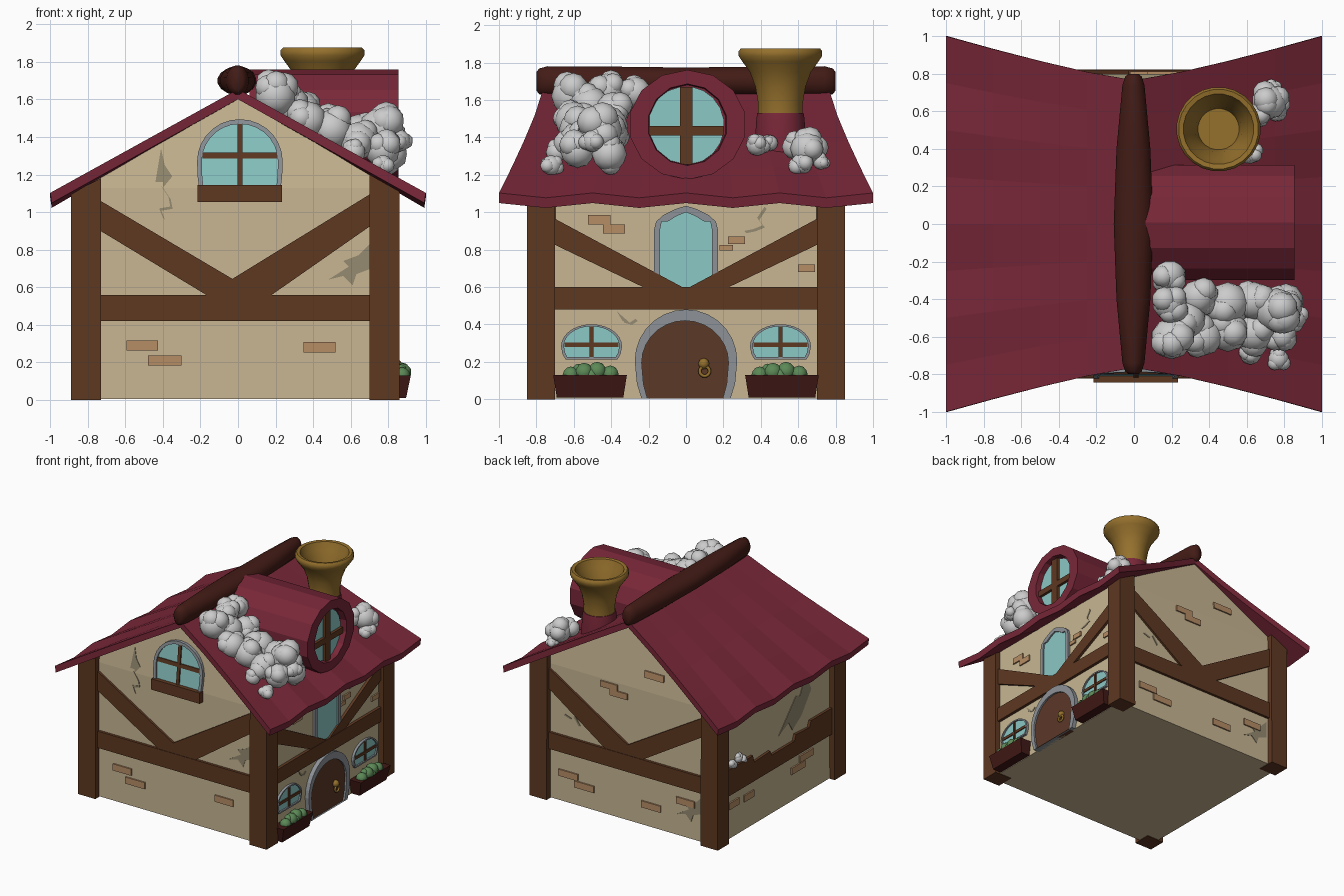
import bpy, bmesh, math, random
from mathutils import Vector, Matrix

if "Cube" in bpy.data.objects:
    bpy.data.objects.remove(bpy.data.objects["Cube"])

random.seed(4)
mats = {}
COL = dict(wall=(.78, .71, .57), wood=(.37, .23, .15), red=(.47, .17, .23), log=(.27, .13, .11),
           gold=(.58, .44, .19), glass=(.54, .78, .77), stone=(.55, .57, .59), brick=(.71, .55, .40),
           patch=(.58, .54, .44), green=(.36, .53, .34), box=(.26, .12, .11), door=(.36, .23, .17),
           puff=(.80, .80, .80))


def finish(bm, name, col, smooth=False):
    bmesh.ops.recalc_face_normals(bm, faces=bm.faces[:])
    me = bpy.data.meshes.new(name)
    bm.to_mesh(me)
    bm.free()
    ob = bpy.data.objects.new(name, me)
    bpy.context.collection.objects.link(ob)
    if col not in mats:
        m = mats[col] = bpy.data.materials.new(col)
        m.diffuse_color = tuple(c ** 2.2 for c in COL[col]) + (1,)
        m.use_nodes = True
        m.node_tree.nodes["Principled BSDF"].inputs["Base Color"].default_value = m.diffuse_color
    me.materials.append(mats[col])
    if smooth:
        bpy.ops.object.select_all(action='DESELECT')
        ob.select_set(True)
        bpy.context.view_layer.objects.active = ob
        bpy.ops.object.shade_smooth_by_angle(angle=math.radians(50))
    return ob


def pt(side, u, v, w):
    """u along the wall, v up, w outwards; gables lean in above the knee."""
    lean = max(0, v - 1.13) * .1
    return {'F': (u, -.80 - w + lean, v), 'B': (u, .80 + w - lean, v),
            'R': (.815 + w, u, v), 'L': (-.845 - w, u, v)}[side]


def plate(name, side, pts, w0, w1, col):
    bm = bmesh.new()
    a = [bm.verts.new(pt(side, u, v, w0)) for u, v in pts]
    b = [bm.verts.new(pt(side, u, v, w1)) for u, v in pts]
    bm.faces.new(a)
    bm.faces.new(b)
    for i in range(len(a)):
        j = (i + 1) % len(a)
        bm.faces.new((a[i], a[j], b[j], b[i]))
    return finish(bm, name, col)


def rect(u0, u1, v0, v1):
    return [(u0, v0), (u1, v0), (u1, v1), (u0, v1)]


def loft(name, rings, col, smooth=False, closed=False):
    bm = bmesh.new()
    vs = [[bm.verts.new(p) for p in r] for r in rings]
    n = len(rings[0])
    pairs = list(zip(vs, vs[1:])) + ([(vs[-1], vs[0])] if closed else [])
    for a, b in pairs:
        for i in range(n):
            j = (i + 1) % n
            bm.faces.new((a[i], a[j], b[j], b[i]))
    if not closed:
        for r in (vs[0], vs[-1]):
            for i in range(n // 2 - 1):
                bm.faces.new((r[i], r[i + 1], r[n - 2 - i], r[n - 1 - i]))
    return finish(bm, name, col, smooth)


def ell(cu, cv, ru, rv, n):
    return [(cu + ru * math.cos(2 * math.pi * (i + .5) / n), cv + rv * math.sin(2 * math.pi * (i + .5) / n))
            for i in range(n)]


def arch(cu, v0, hw, h, straight, base=.96, n=14):
    top = [(cu + hw * math.cos(math.pi * i / n), v0 + straight + (h - straight) * math.sin(math.pi * i / n))
           for i in range(n + 1)]
    mid = (1 + base * 2) / 3 + (1 - base) * .35
    return ([(cu - hw * mid, v0 + straight * .4), (cu - hw * base, v0), (cu + hw * base, v0),
             (cu + hw * mid, v0 + straight * .4)] + top)


def frame(name, side, outer, inner, w0, w1, col='stone'):
    loft(name, [[pt(side, u, v, w) for u, v in o]
                for o, w in ((outer, w0), (outer, w1), (inner, w1), (inner, w0))], col, closed=True)


def spheres(name, items, col, sub=2):
    bm = bmesh.new()
    for x, y, z, r in items:
        bmesh.ops.create_icosphere(bm, subdivisions=sub, radius=r, matrix=Matrix.Translation((x, y, z)))
    return finish(bm, name, col, True)


# walls with leaning gables
bm = bmesh.new()
ends = [[bm.verts.new(pt(s, u, v, 0)) for u, v in
         ((-.845, .005), (.815, .005), (.815, 1.13), (-.845, 1.13), (-.005, 1.62))] for s in 'FB']
for a, b, c, d, e in ends:
    bm.faces.new((a, b, c, d))
    bm.faces.new((d, c, e))
for i, j in ((0, 1), (1, 2), (2, 4), (4, 3), (3, 0)):
    bm.faces.new((ends[0][i], ends[0][j], ends[1][j], ends[1][i]))
finish(bm, 'walls', 'wall')

# corner posts, beams and braces
for s in 'FB':
    plate('left_post', s, [(-.89, 0), (-.73, 0), (-.73, 1.18), (-.89, 1.10)], -.1, .05, 'wood')
    plate('right_post', s, [(.70, 0), (.86, 0), (.86, 1.11), (.70, 1.2)], -.1, .05, 'wood')
    plate('gable_beam', s, rect(-.74, .71, .42, .56), -.02, .022, 'wood')
    plate('brace_left', s, [(-.74, 1.065), (-.74, .905), (-.17, .56), (-.03, .56), (-.03, .645)], -.02, .018, 'wood')
    plate('brace_right', s, [(.71, 1.10), (.71, .93), (.18, .56), (-.03, .56), (-.03, .645)], -.02, .018, 'wood')
plate('side_beam', 'R', rect(-.71, .71, .48, .60), -.02, .025, 'wood')
for k in (-1, 1):
    plate('side_brace', 'R', [(k * .71, .97), (k * .71, .83), (k * .23, .6), (k * .02, .6)], -.02, .022, 'wood')
plate('broken_beam', 'L', [(-.71, .38), (.71, .38), (.71, .60), (.35, .60), (.33, .54), (.12, .55), (.1, .51),
                           (-.2, .51), (-.22, .56), (-.4, .55), (-.42, .6), (-.71, .6)], -.02, .022, 'wood')

# pleated roof that widens towards the eaves
us = [-1, -.75, -.5, -.25, 0, .25, .5, .75, 1]
rings = []
for k in range(9):
    v = -1 + k / 4
    ring = []
    for row, drop in ((us, 0), (us[::-1], .054)):
        for u in row:
            a = abs(u)
            ring.append((u * (1 if drop == 0 else .992), v * (.765 + .235 * a ** 1.2),
                         1.655 - .565 * a - drop + a * .013 * (-1) ** k))
    rings.append(ring)
loft('roof', rings, 'red')

# ridge log, tapering to rounded ends
log = [(-.80, .025, .05), (-.785, .045, .07), (-.74, .06, .082), (-.4, .092, .08), (0, .107, .075),
       (.4, .092, .08), (.74, .06, .082), (.785, .045, .07), (.80, .025, .05)]
loft('ridge_log', [[(x, y, z) for x, z in ell(-.003, 1.70, rx, rz, 16)] for y, rx, rz in log], 'log', True)

# round dormer with recessed window
loft('dormer', [[(x, y, z) for y, z in ell(.008, 1.468, ry, rz, 14)] for x, ry, rz in
                ((.06, .315, .293), (.856, .315, .293), (.856, .213, .218), (.80, .208, .213))], 'red')
plate('dormer_glass', 'R', ell(0, 1.463, .205, .21, 20), -.04, -.005, 'glass')
plate('dormer_mullion', 'R', rect(-.032, .035, 1.255, 1.67), -.03, .02, 'wood')
plate('dormer_crossbar', 'R', rect(-.2, .2, 1.41, 1.46), -.03, .018, 'wood')


# chimney with horn
def lathe(name, prof, col, n=24):
    loft(name, [[(x, y, z) for x, y in ell(.45, .505, r, r, n)] for r, z in prof], col, True)


lathe('chimney_base', [(.145, 1.3), (.135, 1.42), (.13, 1.5), (.125, 1.53)], 'red')
lathe('chimney_horn', [(.12, 1.52), (.12, 1.58), (.135, 1.67), (.165, 1.75), (.205, 1.805), (.225, 1.835),
                       (.225, 1.862), (.213, 1.876), (.188, 1.872), (.165, 1.81), (.125, 1.73), (.11, 1.65)], 'gold')

# gable window and sill
frame('gable_window_frame', 'F', arch(.01, 1.14, .228, .355, .13), arch(.01, 1.14, .203, .33, .13), -.02, .025)
plate('gable_glass', 'F', arch(.01, 1.14, .21, .34, .13), -.02, .01, 'glass')
plate('gable_mullion', 'F', rect(-.003, .024, 1.14, 1.475), 0, .02, 'wood')
plate('gable_crossbar', 'F', rect(-.19, .21, 1.285, 1.318), 0, .018, 'wood')
plate('gable_sill', 'F', rect(-.215, .235, 1.055, 1.145), -.02, .045, 'wood')

# tall side window with a slightly pointed head
tall = [[(-a, .59), (a, .59), (a, .9), (a * .93, .95), (a * .7, b - .05), (a * .35, b - .02), (0, b),
         (-a * .35, b - .02), (-a * .7, b - .05), (-a * .93, .95), (-a, .9)] for a, b in ((.172, 1.035), (.14, 1.0))]
frame('tall_window_frame', 'R', tall[0], tall[1], -.02, .02)
plate('tall_glass', 'R', tall[1], -.02, .008, 'glass')

# door with ring handle
frame('door_frame', 'R', arch(0, .005, .274, .475, .2, .87), arch(-.005, .005, .232, .415, .19, .87), -.02, .035)
plate('door', 'R', arch(-.005, .005, .235, .418, .19, .87), -.02, .02, 'door')
R, r, steps = .026, .009, [i * math.tau / 16 for i in range(16)]
loft('door_ring', [[(.85 + r * math.sin(b), .1 + (R + r * math.cos(b)) * math.cos(a),
                     .15 + (R + r * math.cos(b)) * math.sin(a)) for b in steps[::2]] for a in steps],
     'gold', True, True)
spheres('door_knob', [(.84, .095, .19, .03)], 'gold')

# low windows with planters
for k in (-1, 1):
    c = k * .505
    frame('low_window_frame', 'R', arch(c, .213, .163, .188, .07, .85), arch(c, .225, .148, .165, .06, .87), -.02, .02)
    plate('low_glass', 'R', arch(c, .22, .15, .17, .06, .87), -.02, .008, 'glass')
    plate('low_mullion', 'R', rect(c - .01, c + .01, .22, .39), 0, .018, 'wood')
    plate('low_crossbar', 'R', rect(c - .145, c + .145, .28, .303), 0, .016, 'wood')
    loft('planter', [[(x, c + k * .008 + y, z) for x, y in ((.8, -h), (d, -h), (d, h), (.8, h))]
                     for z, h, d in ((.01, .178, .895), (.13, .197, .92))], 'box')
    spheres('planter_leaves', [(.872, c - .11, .13, .045), (.875, c - .04, .145, .05), (.87, c + .03, .15, .05),
                               (.872, c + .1, .135, .045), (.88, c, .13, .04), (.868, c - .07, .16, .03)], 'green')

# exposed bricks: side, centre u, centre v, width, height
for s, u, v, w, h in (('F', -.51, .29, .17, .055), ('F', -.39, .21, .18, .055), ('F', .435, .28, .17, .055),
                      ('R', -.465, .96, .12, .05), ('R', -.385, .91, .12, .05), ('R', .27, .85, .09, .04),
                      ('R', .215, .81, .07, .03), ('R', .645, .70, .09, .04),
                      ('B', .15, 1.09, .16, .05), ('B', .06, 1.04, .16, .05), ('B', -.26, 1.27, .18, .055),
                      ('B', .53, .24, .18, .055), ('B', .38, .18, .18, .055), ('B', -.24, .18, .18, .055),
                      ('B', -.56, .3, .17, .055), ('L', -.27, .26, .18, .055), ('L', -.38, .32, .18, .055),
                      ('L', .58, .28, .13, .055), ('L', .38, .27, .13, .055)):
    plate('brick', s, rect(u - w / 2, u + w / 2, v - h / 2, v + h / 2), -.02, .012, 'brick')

# bare plaster patches and cracks
plate('patch', 'F', [(-.41, 1.34), (-.39, 1.25), (-.35, 1.19), (-.40, 1.13), (-.40, 1.16), (-.44, 1.16)], -.01, .004, 'patch')
edge = [(.71, .84), (.64, .77), (.56, .74), (.59, .71), (.48, .64), (.56, .66), (.61, .61), (.63, .67), (.71, .7)]
plate('patch', 'F', edge, -.01, .004, 'patch')
plate('patch', 'B', [(-u, v - .46) for u, v in edge], -.01, .004, 'patch')
plate('patch', 'L', [(-.38, 1.0), (-.3, .85), (-.25, .87), (-.02, .62), (-.15, .68), (-.2, .6), (-.32, .68), (-.45, .85)],
      -.01, .004, 'patch')
for s, line in (('F', [(-.41, 1.14), (-.37, 1.08), (-.36, 1.03), (-.42, 1.02), (-.40, .97)]),
                ('R', [(.42, 1.03), (.38, .97), (.41, .93), (.36, .91), (.31, .90)]),
                ('R', [(-.37, .47), (-.34, .42), (-.30, .41), (-.27, .43)]),
                ('B', [(.56, .74), (.5, .72), (.47, .75), (.42, .68)])):
    plate('crack', s, line + [(u + .012, v - .012) for u, v in line[::-1]], -.01, .004, 'patch')


# smoke puffs resting on the roof and the broken beam
def puffs(name, cores):
    items = []
    for x, y, z, r in cores:
        items.append((x, y, z, r * .85))
        for _ in range(4):
            d = Vector((random.uniform(-1, 1), random.uniform(-1, 1), random.uniform(-.5, 1))).normalized() * r * .5
            items.append((x + d.x, y + d.y, z + d.z, r * random.uniform(.52, .62)))
    spheres(name, items, 'puff')


puffs('large_smoke', [(.19, -.27, 1.64, .1), (.19, -.42, 1.65, .11), (.2, -.61, 1.62, .13), (.28, -.51, 1.57, .12),
                      (.34, -.39, 1.55, .11), (.37, -.6, 1.49, .12), (.5, -.42, 1.46, .13), (.5, -.57, 1.44, .13),
                      (.64, -.41, 1.42, .12), (.64, -.58, 1.38, .12), (.76, -.46, 1.44, .14), (.77, -.58, 1.33, .11),
                      (.81, -.41, 1.31, .11), (.62, -.69, 1.32, .07), (.77, -.72, 1.25, .065), (.86, -.5, 1.38, .07)])
puffs('small_smoke', [(.62, .38, 1.36, .07), (.6, .45, 1.37, .05), (.66, .58, 1.35, .08), (.72, .65, 1.34, .11),
                      (.76, .62, 1.26, .07), (.74, .72, 1.27, .05)])
puffs('beam_smoke', [(-.845, .6, .62, .045), (-.845, .52, .64, .045), (-.845, .45, .61, .035)])
